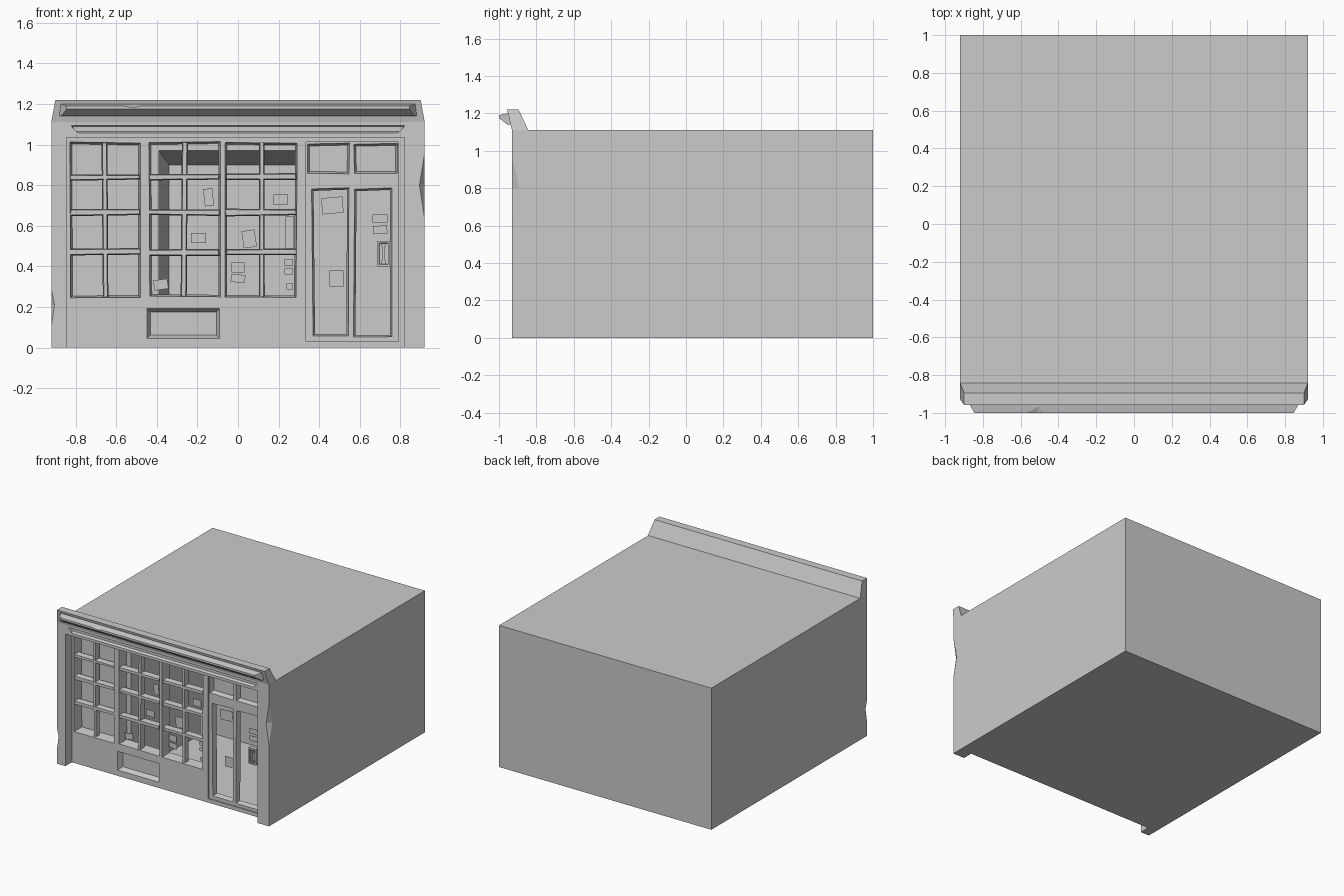
import bpy, bmesh, math, random
from mathutils import Vector

if "Cube" in bpy.data.objects:
    bpy.data.objects.remove(bpy.data.objects["Cube"])

random.seed(4)


def hull(name, pts):
    """Flat-faced convex solid around a few points."""
    bm = bmesh.new()
    for p in pts:
        bm.verts.new(p)
    bmesh.ops.convex_hull(bm, input=bm.verts)
    bmesh.ops.dissolve_limit(bm, angle_limit=0.001, verts=bm.verts, edges=bm.edges)
    bmesh.ops.recalc_face_normals(bm, faces=bm.faces)
    me = bpy.data.meshes.new(name)
    bm.to_mesh(me)
    bm.free()
    ob = bpy.data.objects.new(name, me)
    bpy.context.collection.objects.link(ob)
    return ob


def block(name, x0, x1, y0, y1, z0, z1, taper=0.0, wobble=0.0):
    """Box whose rear face (y1) is smaller by taper, with optional crooked corners."""
    pts = []
    for x, sx in ((x0, 1), (x1, -1)):
        for z, sz in ((z0, 1), (z1, -1)):
            dx, dz = (random.uniform(-wobble, wobble) for _ in range(2))
            pts.append((x + dx, y0, z + dz))
            pts.append((x + dx + sx * taper, y1, z + dz + sz * taper))
    return hull(name, pts)


def cut(target, cutter):
    cutter.hide_render = True
    mod = target.modifiers.new("cut", 'BOOLEAN')
    mod.operation = 'DIFFERENCE'
    mod.solver = 'EXACT'
    mod.object = cutter
    bpy.context.view_layer.objects.active = target
    bpy.ops.object.modifier_apply(modifier=mod.name)
    bpy.data.objects.remove(cutter)


# Building shell with shopfront recess and tapered interior room
shell = block("building_shell", -.92, .92, -.93, 1, 0, 1.11)
cut(shell, block("recess_cutter", -.845, .82, -1, -.77, -.1, 1.035))
cut(shell, hull("room_cutter", [(x, y, z) for y, xa, xb, zt in
    ((-.80, -.392, .81, .972), (.10, -.34, .78, .90)) for x in (xa, xb) for z in (.012, zt)]))

# Long groove in the fascia
cut(shell, hull("groove_cutter", [(sx * w, y, z) for sx in (-1, 1) for w, y, z in
    ((.825, -.94, 1.095), (.815, -.91, 1.09), (.78, -.94, 1.052), (.80, -.91, 1.065))]))

# Chipped outer corners
for s, z0, zm, z1, d in ((-1, .1, .21, .29, .016), (1, .63, .80, .96, .026)):
    e = s * .92
    cut(shell, hull("chip_cutter", [(e, -.93, z0), (e, -.93, z1), (e - s * d, -.93, zm),
        (e, -.93 + d * 1.5, zm), (e + s * .05, -.98, zm), (e - s * d, -.98, zm),
        (e + s * .05, -.93 + d * 1.5, zm)]))

# Parapet and projecting cornice
hull("parapet", [(s * w, y, z) for s in (-1, 1) for w, y, z in
    ((.92, -.93, 1.11), (.92, -.843, 1.11), (.90, -.957, 1.22), (.90, -.895, 1.22))])
cornice = hull("cornice", [(s * w, y, z) for s in (-1, 1) for w, y, z in
    ((.885, -.93, 1.14), (.87, -.955, 1.14), (.845, -1, 1.175),
     (.845, -1, 1.19), (.87, -.957, 1.20), (.885, -.93, 1.20))])
cut(cornice, hull("cornice_chip_cutter", [(-.61, -1, 1.195), (-.45, -1, 1.195), (-.52, -1.01, 1.178),
    (-.52, -1.01, 1.23), (-.5, -.96, 1.201)]))

# Shopfront wall with window, door and lower panel openings
wall = block("shopfront_wall", -.845, .82, -.85, -.77, 0, 1.035)
windows = ((-.82, -.49, -.655), (-.43, -.10, -.265), (-.055, .28, .12))
for x0, x1, xm in windows:
    cut(wall, block("window_cutter", x0 - .01, x1 + .01, -.86, -.76, .248, 1.012, .012, .005))
cut(wall, block("door_cutter", .335, .79, -.86, -.76, .03, 1.012))
cut(wall, block("panel_cutter", -.45, -.088, -.855, -.81, .043, .193, .018))

# Crooked glazing bars
for x0, x1, xm in windows:
    block("vertical_glazing_bar", xm - .009, xm + .009, -.84, -.80, .25, 1.01, -.005, .004)
    for z in (.47, .665, .84):
        block("horizontal_glazing_bar", x0 - .004, x1 + .004, -.845, -.80,
              z - .011, z + .011, -.005, .004)

# Double door with transom
door = block("double_door", .335, .79, -.84, -.80, .03, 1.012)
for x0, x1, z0, z1 in ((.365, .545, .055, .785), (.57, .757, .055, .785),
                       (.338, .547, .856, 1.006), (.573, .785, .856, 1.006)):
    cut(door, block("door_pane_cutter", x0, x1, -.845, -.795, z0, z1, .012, .004))
block("transom_back", .335, .79, -.80, -.785, .82, 1.012)

# Door handle: frame and grip
handle = block("door_handle_plate", .685, .75, -.85, -.82, .40, .525)
cut(handle, block("handle_cutter", .693, .742, -.86, -.838, .408, .517, .004))
block("door_handle_grip", .711, .724, -.855, -.848, .415, .51)
for z in (.42, .505):
    block("door_handle_mount", .706, .729, -.85, -.83, z - .008, z + .008)

# Paper notices behind the glass: centre x, centre z, width, height, tilt
notices = ((-.145, .74, .045, .085, -6), (-.195, .54, .075, .05, 0), (-.38, .31, .07, .05, -8),
           (.21, .73, .07, .055, 0), (.055, .535, .065, .085, -8), (0, .395, .065, .05, 0),
           (0, .34, .07, .04, 6), (.255, .565, .04, .16, 0), (.25, .42, .04, .03, 0),
           (.25, .375, .04, .03, 0), (.255, .30, .03, .03, 0), (.465, .70, .105, .08, -5),
           (.485, .34, .07, .08, 0), (.70, .635, .075, .04, 0), (.70, .58, .07, .04, -4))
for x, z, w, h, tilt in notices:
    note = block("paper_notice", -w / 2, w / 2, -.001, .001, -h / 2, h / 2)
    note.location = (x, -.805, z)
    note.rotation_euler.y = math.radians(tilt)
